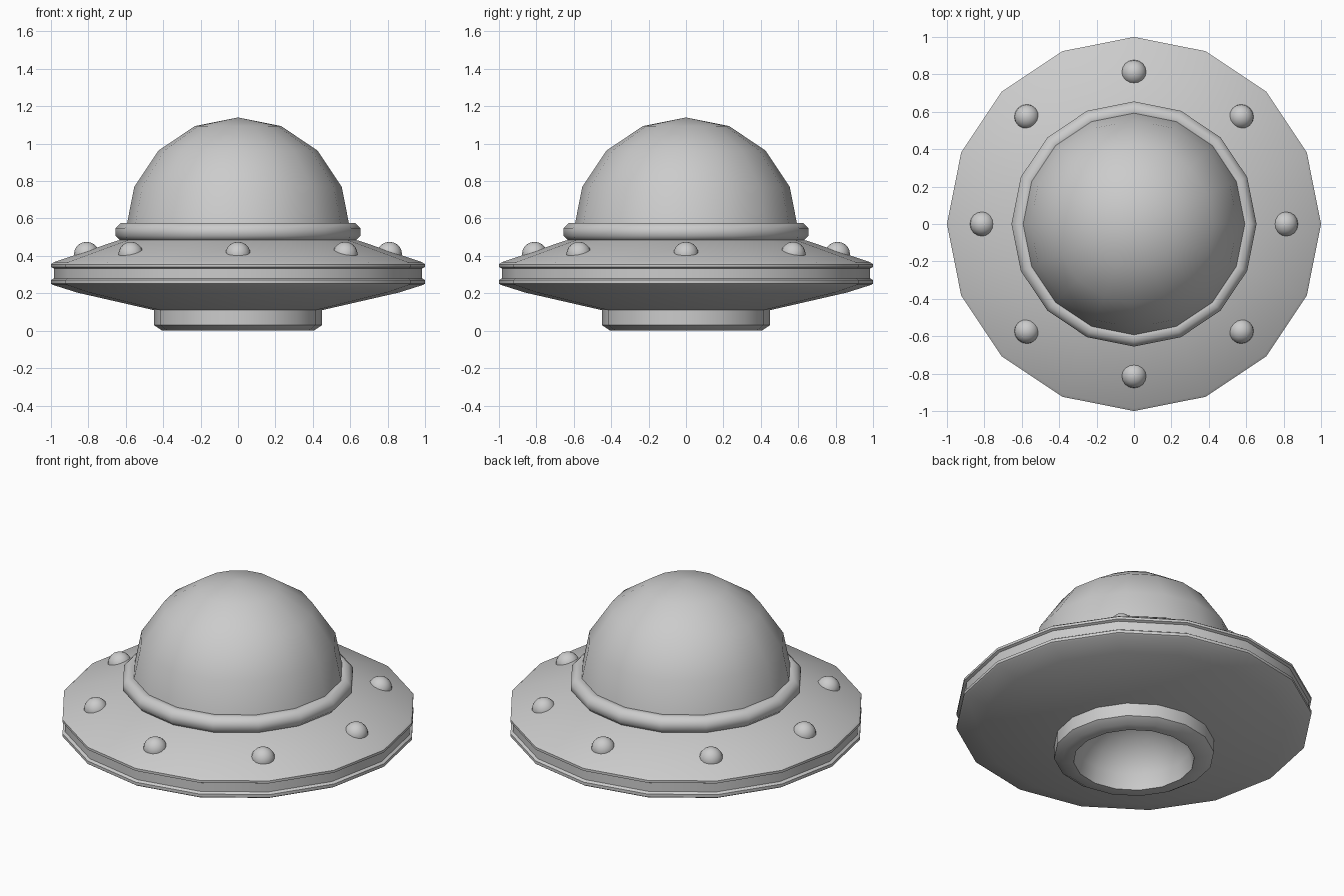
import bpy, bmesh, math

if "Cube" in bpy.data.objects:
    bpy.data.objects.remove(bpy.data.objects["Cube"])

SIDES = 16


def finish(name, bm, angle=35):
    bmesh.ops.remove_doubles(bm, verts=bm.verts, dist=1e-5)
    bmesh.ops.recalc_face_normals(bm, faces=bm.faces)
    mesh = bpy.data.meshes.new(name)
    bm.to_mesh(mesh)
    bm.free()
    obj = bpy.data.objects.new(name, mesh)
    bpy.context.collection.objects.link(obj)
    bpy.ops.object.select_all(action='DESELECT')
    obj.select_set(True)
    bpy.context.view_layer.objects.active = obj
    bpy.ops.object.shade_smooth_by_angle(angle=math.radians(angle))
    return obj


def lathe(name, profile, closed=False, angle=35):
    """Spin (radius, z) points about the z axis."""
    bm = bmesh.new()
    verts = [bm.verts.new((r, 0, z)) for r, z in profile]
    pairs = list(zip(verts, verts[1:]))
    if closed:
        pairs.append((verts[-1], verts[0]))
    edges = [bm.edges.new(p) for p in pairs]
    bmesh.ops.spin(bm, geom=verts + edges, axis=(0, 0, 1), cent=(0, 0, 0),
                   steps=SIDES, angle=math.tau)
    return finish(name, bm, angle)


def arc(radius, height, z, start, end, steps):
    pts = []
    for i in range(steps + 1):
        a = math.radians(start + (end - start) * i / steps)
        pts.append((radius * math.cos(a), z + height * math.sin(a)))
    pts[-1] = (0.0, pts[-1][1])
    return pts


# Saucer hull with grooved rim
lathe("saucer_hull", [
    (0.40, 0.11), (0.45, 0.11), (0.86, 0.204), (0.99, 0.245),
    (1.0, 0.252), (1.0, 0.27), (0.985, 0.28),
    (0.985, 0.333), (1.0, 0.34), (1.0, 0.355), (0.985, 0.366),
    (0.65, 0.48), (0.56, 0.50)])

# Glass dome
lathe("dome", arc(0.6, 0.6, 0.54, 0, 90, 4))

# Rounded collar around the dome
collar = [(0.606 + 0.053 * math.cos(math.tau * (i + 0.5) / 8),
           0.528 + 0.053 * math.sin(math.tau * (i + 0.5) / 8))
          for i in range(8)]
lathe("dome_collar", collar, closed=True, angle=60)

# Bottom thruster ring with concave bowl
lathe("thruster", [(0.45, 0.13), (0.45, 0.03), (0.405, 0.0), (0.34, 0.0)]
      + arc(0.34, 0.30, 0.0, 0, 90, 5)[1:])

# Ring of round lights
for i in range(8):
    a = math.tau * i / 8
    bm = bmesh.new()
    bmesh.ops.create_uvsphere(bm, u_segments=16, v_segments=10, radius=0.067)
    bmesh.ops.translate(bm, verts=bm.verts,
                        vec=(0.81 * math.cos(a), 0.81 * math.sin(a), 0.408))
    finish(f"rim_light_{i + 1}", bm, 60)
